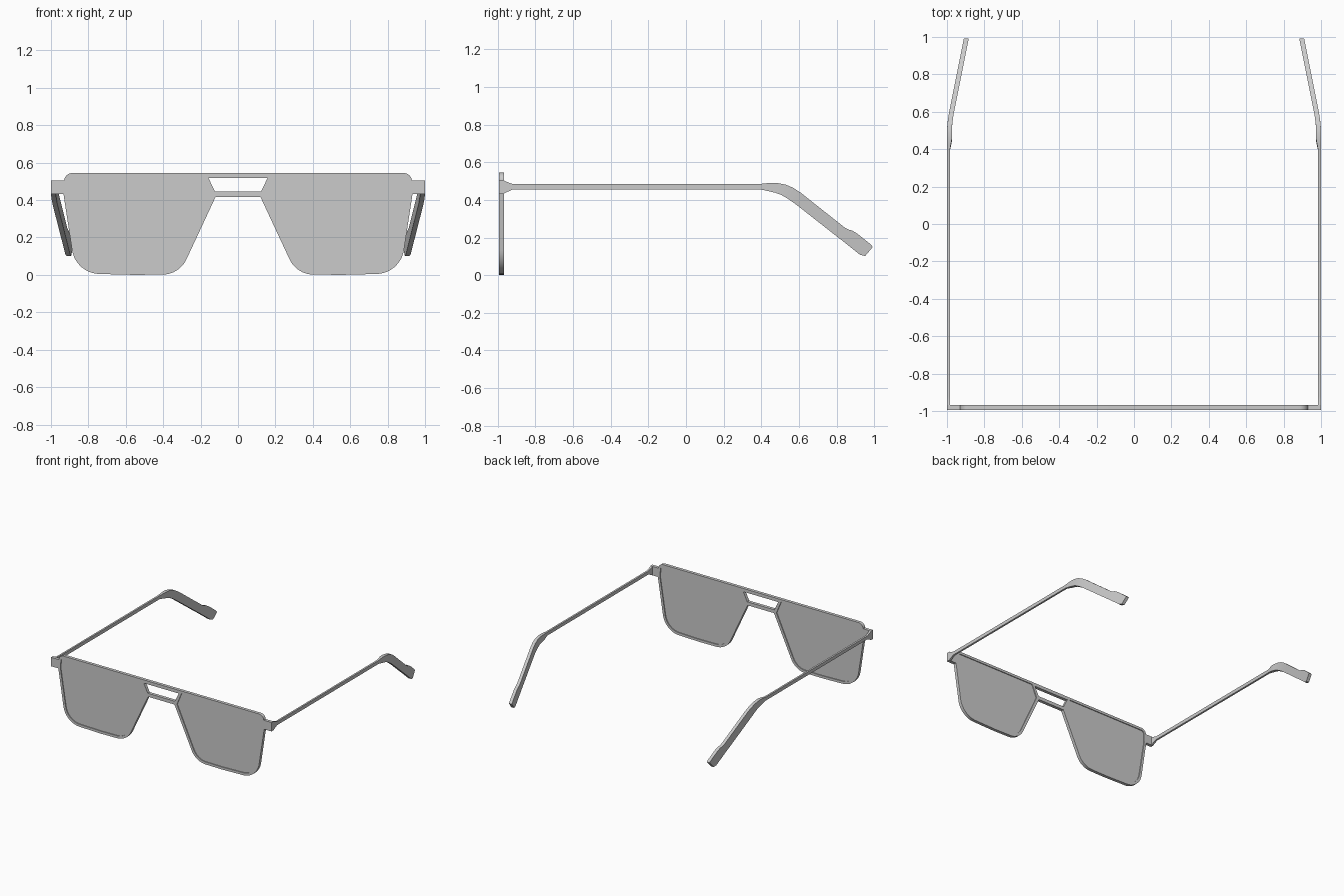
import bpy, bmesh, math
from mathutils import Vector

if "Cube" in bpy.data.objects:
    bpy.data.objects.remove(bpy.data.objects["Cube"])


def rounded(points, seg=8):
    """Closed outline from (x, z, corner radius) triples."""
    out, n = [], len(points)
    for i, (x, z, r) in enumerate(points):
        p = Vector((x, z))
        if r == 0:
            out.append(p)
            continue
        a = (Vector(points[i - 1][:2]) - p).normalized()
        b = (Vector(points[(i + 1) % n][:2]) - p).normalized()
        half = a.angle(b) / 2
        centre = p + (a + b).normalized() * (r / math.sin(half))
        start = p + a * (r / math.tan(half)) - centre
        end = p + b * (r / math.tan(half)) - centre
        for k in range(seg + 1):
            t = k / seg
            out.append(centre + (start * (1 - t) + end * t).normalized() * r)
    return out


def mirrored(points):
    return [(-x, z, r) for x, z, r in reversed(points)]


def finish(ob):
    bm = bmesh.new()
    bm.from_mesh(ob.data)
    bmesh.ops.remove_doubles(bm, verts=bm.verts, dist=1e-5)
    bmesh.ops.recalc_face_normals(bm, faces=bm.faces)
    bm.to_mesh(ob.data)
    bm.free()
    bpy.ops.object.select_all(action='DESELECT')
    ob.select_set(True)
    bpy.context.view_layer.objects.active = ob
    bpy.ops.object.shade_smooth_by_angle(angle=math.radians(30))


def plate(name, outlines, y, thickness):
    """Flat plate facing -y; outlines after the first are holes."""
    cu = bpy.data.curves.new(name, 'CURVE')
    cu.dimensions, cu.fill_mode, cu.extrude = '2D', 'BOTH', thickness / 2
    for pts in outlines:
        sp = cu.splines.new('POLY')
        sp.points.add(len(pts) - 1)
        for q, p in zip(sp.points, pts):
            q.co = (p[0], p[1], 0, 1)
        sp.use_cyclic_u = True
    tmp = bpy.data.objects.new(name + "_curve", cu)
    bpy.context.collection.objects.link(tmp)
    deps = bpy.context.evaluated_depsgraph_get()
    me = bpy.data.meshes.new_from_object(tmp.evaluated_get(deps))
    bpy.data.objects.remove(tmp)
    for v in me.vertices:
        v.co = (v.co.x, y + v.co.z, v.co.y)
    ob = bpy.data.objects.new(name, me)
    bpy.context.collection.objects.link(ob)
    finish(ob)


# Front frame: right half outline from top to bridge, mirrored, with three holes
half = [(0.93, 0.545, 0.045), (0.93, 0.505, 0), (1.0, 0.505, 0), (1.0, 0.432, 0),
        (0.933, 0.432, 0), (0.868, 0.008, 0.15), (0.55, 0.0, 0),
        (0.313, 0.003, 0.14), (0.12, 0.417, 0)]
opening = [(0.91, 0.525, 0.025), (0.913, 0.43, 0), (0.85, 0.028, 0.13),
           (0.55, 0.02, 0), (0.326, 0.023, 0.12), (0.142, 0.425, 0), (0.184, 0.525, 0)]
bridge_gap = [(0.158, 0.518, 0), (0.123, 0.445, 0), (-0.123, 0.445, 0), (-0.158, 0.518, 0)]
plate("front_frame", [rounded(half + mirrored(half)), rounded(opening),
                      rounded(mirrored(opening)), rounded(bridge_gap)], -0.981, 0.026)

# Lenses, slightly recessed in the rims
plate("lens_right", [rounded(opening)], -0.981, 0.012)
plate("lens_left", [rounded(mirrored(opening))], -0.981, 0.012)


def outer_x(y):
    """Outer side of the temple: straight, then bending inwards."""
    if y < 0.48:
        return 1.0
    if y < 0.6:
        return 1.0 - 0.2 * (y - 0.48) ** 2 / 0.24
    return 0.988 - 0.2 * (y - 0.6)


# Temple stations: top y, top z, bottom y, bottom z, thickness
stations = [
    (-0.97, 0.505, -0.97, 0.432, 0.018), (-0.955, 0.497, -0.955, 0.44, 0.016),
    (-0.92, 0.484, -0.92, 0.456, 0.015), (0.39, 0.484, 0.39, 0.456, 0.015),
    (0.42, 0.488, 0.41, 0.453, 0.02), (0.455, 0.491, 0.44, 0.446, 0.026),
    (0.49, 0.489, 0.475, 0.438, 0.026), (0.53, 0.481, 0.505, 0.427, 0.026),
    (0.57, 0.464, 0.54, 0.407, 0.026), (0.61, 0.438, 0.575, 0.383, 0.026),
    (0.65, 0.406, 0.61, 0.356, 0.026), (0.845, 0.252, 0.795, 0.211, 0.026),
    (0.862, 0.243, 0.808, 0.201, 0.026), (0.885, 0.236, 0.83, 0.184, 0.026),
    (0.91, 0.221, 0.86, 0.16, 0.026), (0.98, 0.165, 0.925, 0.108, 0.026),
    (0.993, 0.15, 0.952, 0.102, 0.026)]

for name, s in (("temple_right", 1), ("temple_left", -1)):
    bm = bmesh.new()
    rings = []
    for yt, zt, yb, zb, w in stations:
        xt, xb = outer_x(yt), outer_x(yb)
        rings.append([bm.verts.new(c) for c in (
            (s * xt, yt, zt), (s * (xt - w), yt, zt),
            (s * (xb - w), yb, zb), (s * xb, yb, zb))])
    for a, b in zip(rings, rings[1:]):
        for i in range(4):
            j = (i + 1) % 4
            bm.faces.new((a[i], a[j], b[j], b[i]))
    bm.faces.new(rings[0])
    bm.faces.new(rings[-1])
    me = bpy.data.meshes.new(name)
    bm.to_mesh(me)
    bm.free()
    ob = bpy.data.objects.new(name, me)
    bpy.context.collection.objects.link(ob)
    finish(ob)
